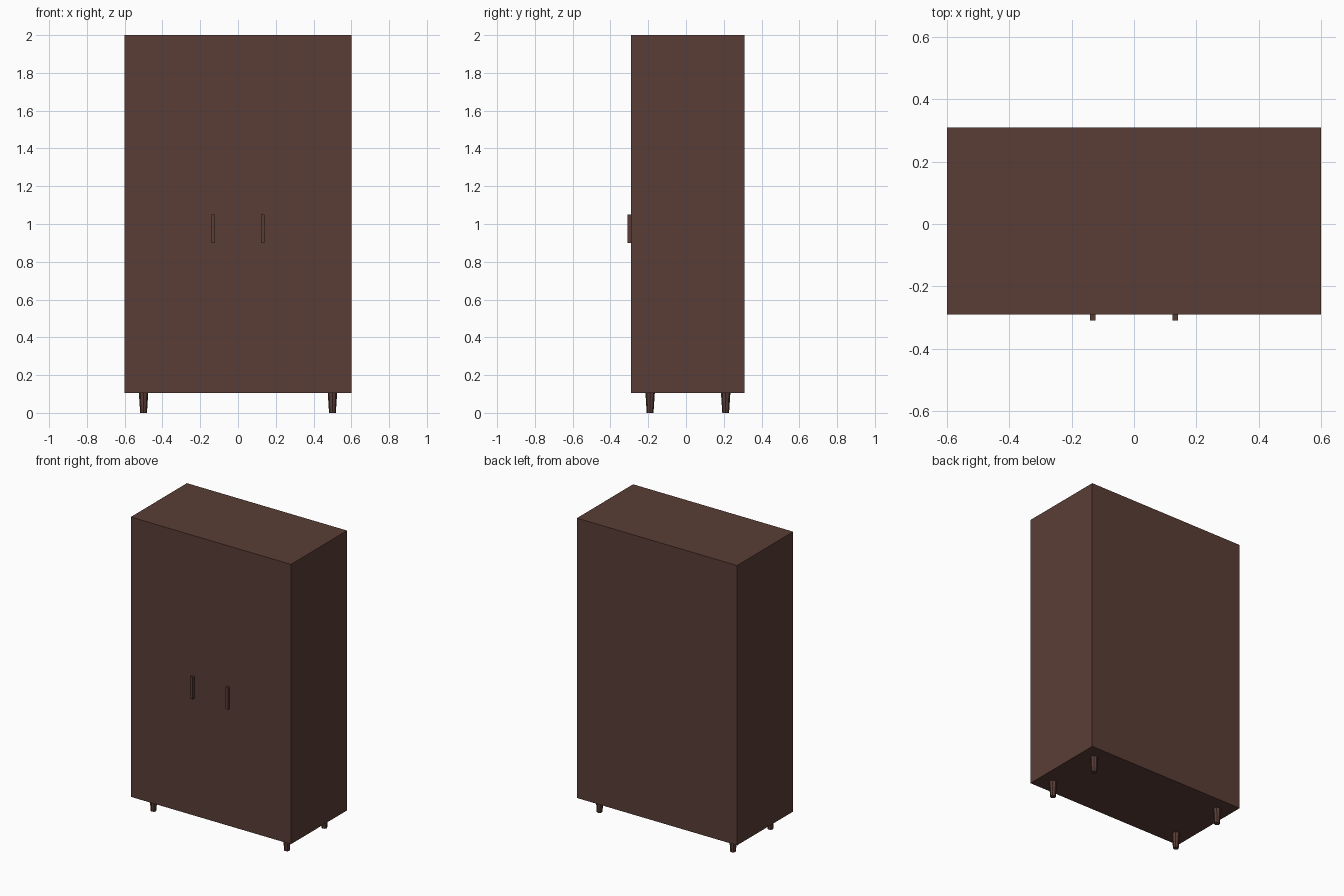
import bpy, math

if "Cube" in bpy.data.objects:
    bpy.data.objects.remove(bpy.data.objects["Cube"])

# single dark brown wood colour
wood = bpy.data.materials.new("dark_brown_wood")
wood.diffuse_color = (0.102, 0.047, 0.037, 1)
wood.use_nodes = True
wood.node_tree.nodes["Principled BSDF"].inputs["Base Color"].default_value = wood.diffuse_color


def box(name, lo, hi):
    centre = [(a + b) / 2 for a, b in zip(lo, hi)]
    bpy.ops.mesh.primitive_cube_add(size=1, location=centre)
    ob = bpy.context.object
    ob.name = name
    ob.scale = [b - a for a, b in zip(lo, hi)]
    bpy.ops.object.transform_apply(location=False, rotation=False, scale=True)
    ob.data.materials.append(wood)


# cabinet body
box("wardrobe_body", (-0.6, -0.29, 0.105), (0.6, 0.31, 2.0))

for side, sx in (("left", -1), ("right", 1)):
    # door handle
    x = sx * 0.132
    box(side + "_handle", (x - 0.009, -0.31, 0.9), (x + 0.009, -0.288, 1.05))
    # tapered legs
    for end, y in (("front", -0.19), ("back", 0.21)):
        bpy.ops.mesh.primitive_cone_add(vertices=8, radius1=0.018, radius2=0.025,
                                        depth=0.107, location=(sx * 0.5, y, 0.0535))
        leg = bpy.context.object
        leg.name = f"{end}_{side}_leg"
        leg.data.materials.append(wood)
